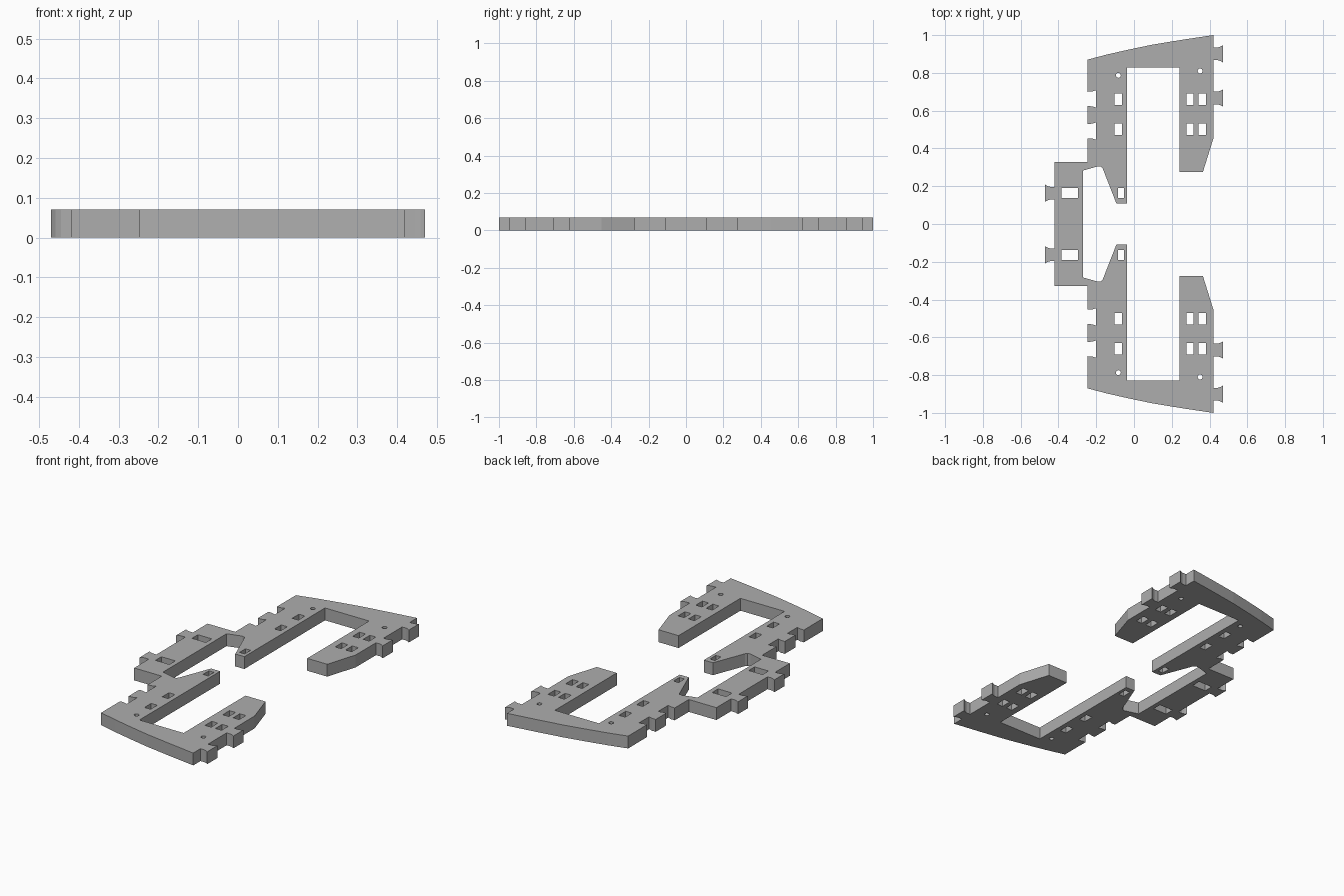
import bpy
import bmesh
from math import cos, sin, tau
from mathutils import Vector

THICKNESS = 0.07

cube = bpy.data.objects.get("Cube")
if cube:
    bpy.data.objects.remove(cube)

grey = bpy.data.materials.new("plain grey")
grey.use_nodes = True
colour = (0.42, 0.42, 0.42, 1)
grey.diffuse_color = colour
grey.node_tree.nodes["Principled BSDF"].inputs["Base Color"].default_value = colour


def lug(x, y, side):
    """Flared connector lug on an edge, listed in the direction of travel."""
    flare = [(0, 0.034), (0.025, 0.034), (0.038, 0.038), (0.05, 0.045)]
    start = [(x + side * dx, y + side * h) for dx, h in flare]
    end = [(x + side * dx, y - side * h) for dx, h in reversed(flare)]
    return start + end


def socket(x, y):
    """Notch that widens towards its bottom."""
    return [(x, y - 0.038), (x + 0.025, y - 0.039), (x + 0.046, y - 0.046),
            (x + 0.046, y + 0.046), (x + 0.025, y + 0.039), (x, y + 0.038)]


def rect(x, y, w, h):
    return [(x + sx * w / 2, y + sy * h / 2)
            for sx, sy in ((-1, -1), (1, -1), (1, 1), (-1, 1))]


def circle(x, y, r, n=16):
    return [(x + r * cos(tau * i / n), y + r * sin(tau * i / n)) for i in range(n)]


def flip(points):
    return [(x, -y) for x, y in points]


# Rear half of the outline, from the spine round to its inner edge
half = (
    lug(-0.42, 0.163, -1)
    + [(-0.42, 0.328), (-0.247, 0.328)]
    + socket(-0.247, 0.492) + socket(-0.247, 0.662)
    + [(-0.247, 0.87), (-0.14, 0.898), (-0.02, 0.925), (0.1, 0.95),
       (0.26, 0.976), (0.42, 1.0)]
    + lug(0.42, 0.901, 1) + lug(0.42, 0.667, 1)
    + [(0.42, 0.452), (0.365, 0.276), (0.24, 0.276), (0.24, 0.829),
       (-0.036, 0.829), (-0.036, 0.108), (-0.093, 0.108), (-0.165, 0.292),
       (-0.173, 0.303), (-0.188, 0.306), (-0.27, 0.283)]
)
outline = half + flip(half)[::-1]

# Window slots and pin holes of the rear half
holes = [rect(-0.34, 0.163, 0.087, 0.053), rect(-0.07, 0.163, 0.032, 0.053),
         circle(-0.083, 0.787, 0.013), circle(0.35, 0.81, 0.013)]
for y in (0.66, 0.502):
    for x in (-0.083, 0.296, 0.361):
        holes.append(rect(x, y, 0.038, 0.06))
loops = [outline] + holes + [flip(h) for h in holes]

# Fill the flat plate, then raise it to full thickness
bm = bmesh.new()
edges = []
for points in loops:
    verts = [bm.verts.new((x, y, 0)) for x, y in points]
    edges += [bm.edges.new((a, b)) for a, b in zip(verts, verts[1:] + verts[:1])]
bmesh.ops.triangle_fill(bm, edges=edges, use_beauty=True, normal=Vector((0, 0, 1)))
raised = bmesh.ops.extrude_face_region(bm, geom=bm.faces[:], use_keep_orig=True)
top = [g for g in raised["geom"] if isinstance(g, bmesh.types.BMVert)]
bmesh.ops.translate(bm, verts=top, vec=(0, 0, THICKNESS))
bmesh.ops.recalc_face_normals(bm, faces=bm.faces[:])

mesh = bpy.data.meshes.new("slotted_plate")
bm.to_mesh(mesh)
bm.free()
mesh.materials.append(grey)
plate = bpy.data.objects.new("slotted_plate", mesh)
bpy.context.collection.objects.link(plate)
